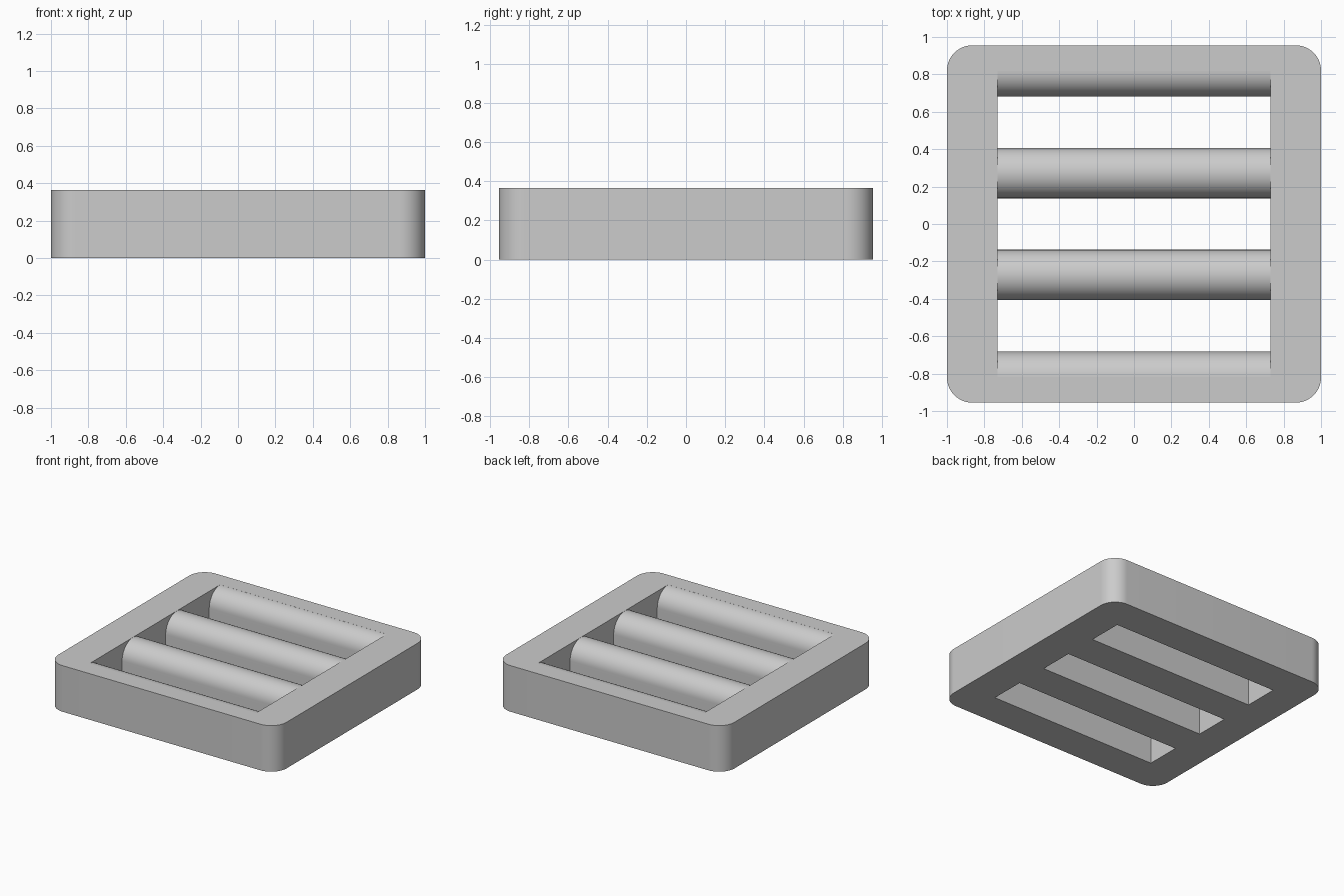
import bpy, bmesh, math

if "Cube" in bpy.data.objects:
    bpy.data.objects.remove(bpy.data.objects["Cube"], do_unlink=True)

HALF_X, HALF_Y, HEIGHT = 1.0, 0.955, 0.365
RADIUS, PITCH, WINDOW_X = 0.135, 0.545, 0.73
ARC = 16

grey = bpy.data.materials.new("plain grey")
grey.use_nodes = True
colour = (0.6, 0.6, 0.6, 1)
grey.diffuse_color = colour
grey.node_tree.nodes["Principled BSDF"].inputs["Base Color"].default_value = colour


def arc(cx, cy, start, end, radius=RADIUS):
    """Points along an arc, angles in degrees."""
    steps = [math.radians(start + (end - start) * i / ARC) for i in range(ARC + 1)]
    return [(cx + radius * math.cos(a), cy + radius * math.sin(a)) for a in steps]


def prism(name, points, offset):
    """Extrude a closed outline by an offset."""
    bm = bmesh.new()
    face = bm.faces.new([bm.verts.new(p) for p in points])
    grown = bmesh.ops.extrude_face_region(bm, geom=[face])["geom"]
    moved = [v for v in grown if isinstance(v, bmesh.types.BMVert)]
    bmesh.ops.translate(bm, verts=moved, vec=offset)
    bmesh.ops.recalc_face_normals(bm, faces=bm.faces)
    mesh = bpy.data.meshes.new(name)
    bm.to_mesh(mesh)
    bm.free()
    mesh.materials.append(grey)
    obj = bpy.data.objects.new(name, mesh)
    bpy.context.collection.objects.link(obj)
    return obj


# Slab with rounded corners
outline = []
for i, (sx, sy) in enumerate([(1, 1), (-1, 1), (-1, -1), (1, -1)]):
    outline += arc(sx * (HALF_X - RADIUS), sy * (HALF_Y - RADIUS), 90 * i, 90 * i + 90)
grille = prism("grille_body", [(x, y, 0) for x, y in outline], (0, 0, HEIGHT))

# Comb-shaped cutter: three slots that flare out over the round-topped bars
crest = HEIGHT - RADIUS - 0.0005
profile = [(-1.5 * PITCH, HEIGHT + 0.1)]
for slot in (-1, 0, 1):
    low, high = (slot - 0.5) * PITCH, (slot + 0.5) * PITCH
    profile += arc(low, crest, 90, 0)
    profile += [(low + RADIUS, -0.1), (high - RADIUS, -0.1)]
    # the next slot starts on the crest, so drop the shared point
    profile += arc(high, crest, 180, 90)[:None if slot == 1 else -1]
profile.append((1.5 * PITCH, HEIGHT + 0.1))
cutter = prism("slot_cutter", [(-WINDOW_X, y, z) for y, z in profile],
               (2 * WINDOW_X, 0, 0))
cutter.hide_render = True

# Cut the slots and keep the result
cut = grille.modifiers.new("slots", "BOOLEAN")
cut.object = cutter
cut.operation = "DIFFERENCE"
cut.solver = "EXACT"
bpy.ops.object.select_all(action="DESELECT")
grille.select_set(True)
bpy.context.view_layer.objects.active = grille
bpy.ops.object.modifier_apply(modifier="slots")
bpy.data.objects.remove(cutter, do_unlink=True)
bpy.ops.object.shade_smooth_by_angle(angle=math.radians(30))
